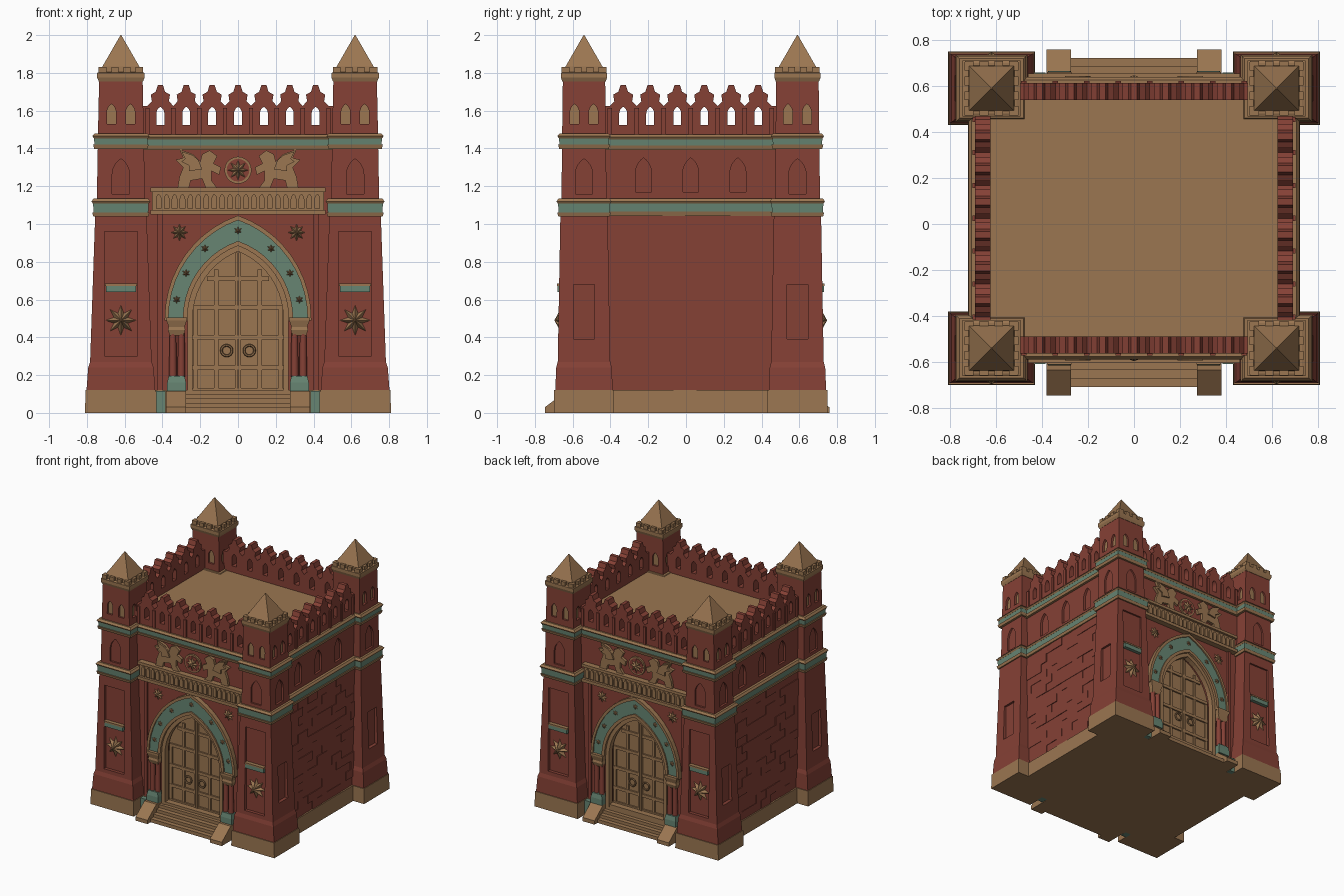
import bpy, bmesh, math, random
from mathutils import Matrix

if "Cube" in bpy.data.objects:
    bpy.data.objects.remove(bpy.data.objects["Cube"])

random.seed(4)
YC = 0.025            # building centre in y
TX, TY = 0.62, 0.565  # tower centre offsets


def material(name, rgb):
    m = bpy.data.materials.new(name)
    m.diffuse_color = (*rgb, 1)
    m.use_nodes = True
    m.node_tree.nodes["Principled BSDF"].inputs["Base Color"].default_value = m.diffuse_color
    return m


RED = material("brick red", (0.235, 0.052, 0.036))
TAN = material("sandstone", (0.325, 0.180, 0.082))
TEAL = material("glazed teal", (0.135, 0.235, 0.170))
ROOF = material("roof green", (0.150, 0.195, 0.120))
parts = []            # (object, mirror axes)


def finish(name, bm, mat, rep):
    bmesh.ops.recalc_face_normals(bm, faces=bm.faces)
    me = bpy.data.meshes.new(name)
    bm.to_mesh(me)
    bm.free()
    me.materials.append(mat)
    ob = bpy.data.objects.new(name, me)
    bpy.context.collection.objects.link(ob)
    if rep is not None:
        parts.append((ob, rep))
    return ob


def prism(name, polys, d0, d1, mat=RED, rep="", side=False):
    """Extrude outlines (u, z) from depth d0 to d1 towards the front, or the left side."""
    bm = bmesh.new()
    for poly in polys:
        rings = [[bm.verts.new((-d, u, z) if side else (u, -d, z)) for u, z in poly] for d in (d0, d1)]
        n = len(poly)
        for r in rings:
            bm.faces.new(r)
        for i in range(n):
            j = (i + 1) % n
            bm.faces.new((rings[0][i], rings[0][j], rings[1][j], rings[1][i]))
    return finish(name, bm, mat, rep)


def loft(name, rows, mat, c=(0, 0), rep="", sides=4):
    """Stack of cross-sections (half x, half y, z)."""
    bm = bmesh.new()
    k = math.sqrt(2) if sides == 4 else 1
    rings = []
    for hx, hy, z in rows:
        ang = [math.tau * (i + 0.5) / sides for i in range(sides)]
        rings.append([bm.verts.new((c[0] + k * hx * math.cos(a), c[1] + k * hy * math.sin(a), z)) for a in ang])
    bm.faces.new(rings[0])
    bm.faces.new(rings[-1])
    for a, b in zip(rings, rings[1:]):
        for i in range(sides):
            j = (i + 1) % sides
            f = bm.faces.new((a[i], a[j], b[j], b[i]))
            f.smooth = sides > 8
    return finish(name, bm, mat, rep)


def rect(u0, u1, z0, z1):
    return [(u0, z0), (u1, z0), (u1, z1), (u0, z1)]


def arch(w, zb, zs, zt, c=0, n=10):
    """Pointed arch outline, from left foot over the apex to right foot."""
    r = zt - zs
    R = (w * w + r * r) / (2 * w)
    top = math.asin(min(1, r / R))
    half = [(w - R + R * math.cos(top * i / n), zs + R * math.sin(top * i / n)) for i in range(n)]
    right = [(w, zb)] + half
    return [(c - x, z) for x, z in right] + [(c, zt)] + [(c + x, z) for x, z in right[::-1]]


def star(name, u, z, r, d0, d1, rep, points=8):
    bm = bmesh.new()
    ring = []
    for i in range(points * 2):
        a, q = math.pi * i / points, r if i % 2 == 0 else r * 0.5
        ring.append(bm.verts.new((u + q * math.sin(a), -d0, z + q * math.cos(a))))
    tip = bm.verts.new((u, -d1, z))
    bm.faces.new(ring)
    for i in range(len(ring)):
        bm.faces.new((ring[i], ring[(i + 1) % len(ring)], tip))
    return finish(name, bm, TAN, rep)


def cut(ob, cutter):
    m = ob.modifiers.new("cut", "BOOLEAN")
    m.operation, m.solver, m.object = "DIFFERENCE", "EXACT", cutter
    bpy.context.view_layer.update()
    me = bpy.data.meshes.new_from_object(ob.evaluated_get(bpy.context.evaluated_depsgraph_get()))
    ob.modifiers.clear()
    ob.data = me
    bpy.data.objects.remove(cutter)


def band(name, hx, hy, z0, z1, c=(0, 0), rep=""):
    """Teal string course between sandstone mouldings."""
    loft(name + "_frieze", [(hx - .008, hy - .008, z0), (hx - .004, hy - .004, z1)], TEAL, c, rep)
    loft(name + "_lower_moulding", [(hx - .006, hy - .006, z0 - .012), (hx, hy, z0 + .01)], TAN, c, rep)
    loft(name + "_upper_moulding", [(hx - .004, hy - .004, z1 - .012), (hx + .004, hy + .004, z1),
                                    (hx - .008, hy - .008, z1 + .015)], TAN, c, rep)


# Main block with door recesses and side niches
loft("base_plinth", [(.715, .60, 0), (.71, .598, .12)], TAN)
body = loft("main_walls", [(.69, .585, .1), (.69, .585, 1.43)], RED)
for s in (1, -1):
    cut(body, prism("c", [arch(.25, .11, .5, .87)], s * .53, s * .8, rep=None))
    cut(body, prism("c", [arch(.042, 1.17, 1.27, 1.35, u) for u in (-.25, 0, .25)], s * .672, s * .9, rep=None, side=True))
loft("roof_deck", [(.63, .52, 1.42), (.63, .52, 1.437)], ROOF)
band("upper_course", .715, .61, 1.405, 1.46)
band("lower_side_course", .718, .46, 1.055, 1.12)

# Side brickwork in slightly varied depths
bricks = [[], [], []]
rows, z0, z1 = 14, .12, 1.045
for r in range(rows):
    h = (z1 - z0) / rows
    u = -.45 - (r % 2) * .06
    while u < .45:
        random.choice(bricks).append(rect(max(u, -.45), min(u + .12, .45), z0 + r * h, z0 + (r + 1) * h))
        u += .12
for i, b in enumerate(bricks):
    prism("side_bricks", b, .68, .698 + i * .003, RED, "x", True)

# Corner towers
C = (-TX, -TY)
loft("tower_plinth", [(.19, .16, 0), (.187, .158, .12)], TAN, C, "xy")
t = loft("tower_shaft", [(.182, .152, .12), (.173, .147, .24), (.163, .139, .27), (.136, .125, 1.05)], RED, C, "xy")
cut(t, prism("c", [rect(-TX - .088, -TX + .088, .3, .96)], .678, .9, rep=None))
cut(t, prism("c", [rect(-TY - .055, -TY + .055, .39, .68)], .752, .9, rep=None, side=True))
band("tower_lower_course", .152, .142, 1.052, 1.12, C, "xy")
t = loft("tower_upper_shaft", [(.128, .12, 1.1), (.122, .116, 1.42)], RED, C, "xy")
cut(t, prism("c", [arch(.046, 1.16, 1.26, 1.345, -TX)], TY + .105, .9, rep=None))
cut(t, prism("c", [arch(.046, 1.16, 1.26, 1.345, -TY)], TX + .110, .9, rep=None, side=True))
band("tower_upper_course", .147, .137, 1.41, 1.465, C, "xy")
t = loft("tower_turret", [(.122, .116, 1.45), (.115, .112, 1.77)], RED, C, "xy")
cut(t, prism("c", [arch(.024, 1.53, 1.59, 1.635, -TX + o) for o in (-.05, .05)], TY - .3, TY + .3, rep=None))
cut(t, prism("c", [arch(.024, 1.53, 1.59, 1.635, -TY + o) for o in (-.05, .05)], TX - .3, TX + .3, rep=None, side=True))
loft("turret_core", [(.1, .1, 1.5), (.1, .1, 1.7)], TAN, C, "xy")
loft("turret_cornice", [(.117, .115, 1.755), (.126, .122, 1.775), (.126, .122, 1.80), (.11, .11, 1.805)], TAN, C, "xy")
for k in range(4):
    o = -.096 + k * .064
    for s in (-1, 1):
        prism("turret_crenel", [rect(-TX + o - .019, -TX + o + .019, 1.795, 1.832)], TY + s * .095, TY + s * .118, TAN, "xy")
        prism("turret_crenel", [rect(-TY + o - .019, -TY + o + .019, 1.795, 1.832)], TX + s * .095, TX + s * .118, TAN, "xy", True)
loft("spire", [(.1, .1, 1.80), (.097, .097, 1.835), (.002, .002, 2.0)], TAN, C, "xy")

# Tower front ornaments
star("tower_star", -TX, .49, .088, .674, .722, "xy")
prism("tower_sill", [rect(-TX - .08, -TX + .08, .64, .672)], .67, .705, TEAL, "xy")
prism("tower_sill_lip", [rect(-TX - .084, -TX + .084, .672, .684)], .67, .708, TAN, "xy")


# Pierced parapets
def parapet(name, count, pitch, end, d0, d1, rep, side):
    top = [(-.5, 1.625), (-.33, 1.65), (-.37, 1.685), (-.18, 1.70), (-.1, 1.735)]
    top += [(-x, z) for x, z in top[:0:-1]]
    cs = [(i - (count - 1) / 2) * pitch for i in range(count)]
    line = [(c + x * pitch, z) for c in cs for x, z in top] + [((count / 2) * pitch, 1.625)]
    wall = prism(name, [[(-end, 1.43), (-end, 1.625)] + line + [(end, 1.625), (end, 1.43)]], d0, d1, RED, rep, side)
    cut(wall, prism("c", [arch(.021, 1.525, 1.585, 1.62, c) for c in cs], d0 - .1, d1 + .1, rep=None, side=side))
    ribs = [rect(c + s * pitch / 2 - .011, c + s * pitch / 2 + .011, 1.46, 1.615) for c in cs for s in (-1, 1)]
    prism(name + "_ribs", ribs[::2] + ribs[-1:], d1 - .01, d1 + .01, RED, rep, side)


parapet("front_parapet", 7, .137, .51, .515, .588, "y", False)
parapet("side_parapet", 6, .143, .46, .625, .692, "x", True)

# Gate: door leaves, straps, rings
prism("door", [arch(.25, .1, .5, .87)], .52, .54, TAN, "y")
straps = [rect(-w, w, z - .012, z + .012) for z, w in ((.12, .24), (.24, .24), (.40, .24), (.56, .235), (.71, .165))]
prism("door_straps", straps, .535, .552, TAN, "y")
prism("door_stiles", [rect(u - .011, u + .011, .1, h) for u, h in ((-.225, .56), (-.115, .76), (.115, .76), (.225, .56))],
      .535, .549, TAN, "y")
prism("door_meeting_stile", [rect(-.016, -.003, .1, .85), rect(.003, .016, .1, .85)], .535, .557, TAN, "y")
bpy.ops.mesh.primitive_torus_add(location=(.06, -.565, .33), rotation=(math.pi / 2, 0, 0), major_radius=.028,
                                 minor_radius=.007, major_segments=16, minor_segments=6)
ring = bpy.context.object
ring.name = "door_ring"
ring.data.materials.append(TAN)
ring.data.transform(ring.matrix_basis)
ring.matrix_basis = Matrix.Identity(4)
parts.append((ring, "xy"))


# Arch mouldings
def arch_band(name, wo, to, wi, ti, zb, d, mat):
    prism(name, [arch(wo, zb, .5, to) + arch(wi, zb, .5, ti)[::-1]], .56, d, mat, "y")


arch_band("arch_outer_trim", .388, 1.045, .368, 1.02, .49, .622, TAN)
arch_band("arch_teal_face", .37, 1.025, .288, .905, .49, .612, TEAL)
arch_band("arch_inner_trim", .292, .91, .268, .885, .49, .622, TAN)
arch_band("door_jamb", .268, .885, .24, .855, .1, .603, TAN)
for u, z in ((.325, .60), (.275, .74), (.175, .87)):
    star("arch_boss", u, z, .024, .61, .628, "xy", 6)
star("arch_crown_boss", 0, .965, .024, .61, .628, "y", 6)

# Portal columns
for cx in (.30, .345):
    loft("portal_column", [(.021, .021, .19), (.018, .018, .43)], RED, (cx, -.605), "xy", 12)
loft("column_base", [(.05, .045, .115), (.05, .045, .16), (.042, .038, .195)], TEAL, (.325, -.595), "xy")
loft("column_capital", [(.036, .03, .41), (.046, .04, .44), (.042, .036, .455), (.054, .046, .49), (.054, .046, .505)],
     TAN, (.325, -.59), "xy")
prism("portal_pilaster", [rect(.40, .425, .12, 1.06)], .57, .60, RED, "xy")
prism("pilaster_foot", [rect(.385, .435, 0, .115)], .58, .635, TEAL, "xy")
star("spandrel_star", .31, .955, .05, .583, .61, "xy")

# Entrance steps and sloping cheeks
for k in range(4):
    prism("step", [rect(-.285, .285, 0, .1 - k * .024)], .5, .625 + k * .036, TAN, "y")
prism("step_cheek", [[(-.58, 0), (-.772, 0), (-.772, .03), (-.66, .115), (-.58, .115)]], .275, .38, TAN, "xy", True)

# Lintel with carved blocks
prism("lintel", [rect(-.455, .455, 1.06, 1.185)], .57, .612, TAN, "y")
prism("lintel_mouldings", [rect(-.462, .462, 1.05, 1.075), rect(-.462, .462, 1.17, 1.192)], .57, .63, TAN, "y")
prism("lintel_carving", [arch(.015, 1.083, 1.13, 1.16, -.42 + i * .042, 4) for i in range(21)], .6, .621, TAN, "y")

# Winged beast reliefs and central rosette
beast = [(-.11, -.10), (-.05, -.10), (-.04, -.06), (.02, -.05), (.04, -.10), (.10, -.10), (.07, -.06), (.07, -.01),
         (.11, -.03), (.12, .01), (.08, .03), (.10, .07), (.06, .10), (.02, .08), (.01, .04), (-.03, .08),
         (-.10, .105), (-.08, .06), (-.12, .05), (-.08, .01), (-.10, -.04)]
wing = [(.02, .0), (.0, .05), (-.03, .075), (-.09, .095), (-.07, .055), (-.09, .04), (-.05, .02), (-.05, -.01)]
for nm, pts, d in (("winged_beast", beast, .606), ("beast_wing", wing, .618)):
    prism(nm, [[(u - .21, z + 1.29) for u, z in pts]], .57, d, TAN, "xy")
circle = [(math.cos(math.tau * i / 20), math.sin(math.tau * i / 20)) for i in range(20)]
prism("rosette_rim", [[(.072 * u, 1.285 + .072 * z) for u, z in circle]], .57, .598, TAN, "y")
prism("rosette_field", [[(.06 * u, 1.285 + .06 * z) for u, z in circle]], .58, .601, RED, "y")
star("rosette_star", 0, 1.285, .056, .6, .622, "y")

# Mirror repeated parts and place the building
for ob, rep in parts:
    for sx in ((1, -1) if "x" in rep else (1,)):
        for sy in ((1, -1) if "y" in rep else (1,)):
            if (sx, sy) == (1, 1):
                continue
            me = ob.data.copy()
            back = .95 if ob.name.startswith("step") and sy < 0 else 1
            me.transform(Matrix.Translation((0, YC, 0)) @ Matrix.Diagonal((sx, sy * back, 1, 1)))
            if sx * sy < 0:
                me.flip_normals()
            bpy.context.collection.objects.link(bpy.data.objects.new(ob.name, me))
for ob, rep in parts:
    ob.data.transform(Matrix.Translation((0, YC, 0)))
